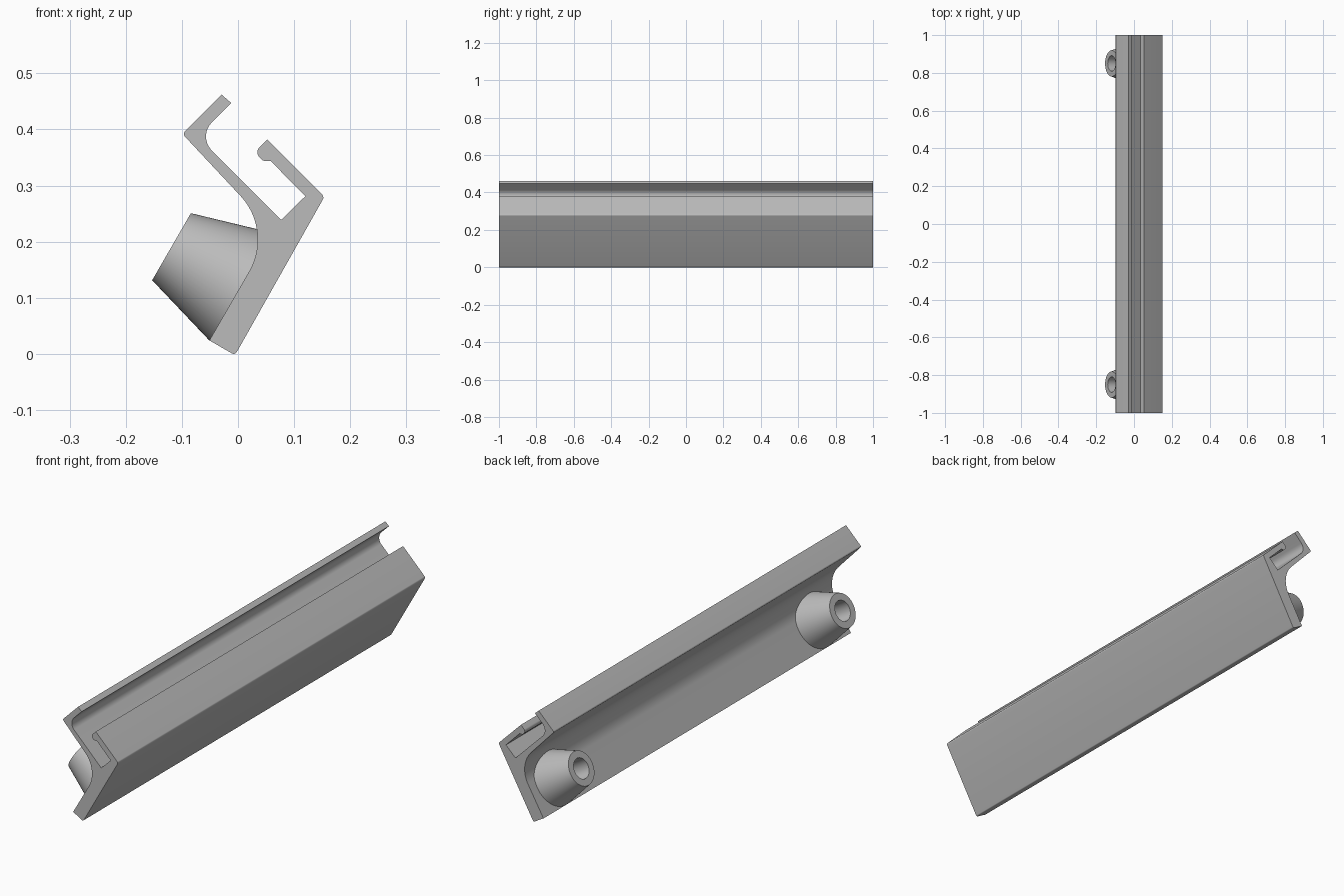
import bpy, bmesh, math
from mathutils import Vector, Matrix

cube = bpy.data.objects.get("Cube")
if cube:
    bpy.data.objects.remove(cube, do_unlink=True)

grey = bpy.data.materials.new("plain_grey")
grey.use_nodes = True
colour = (0.5, 0.5, 0.5, 1)
grey.diffuse_color = colour
grey.node_tree.nodes["Principled BSDF"].inputs["Base Color"].default_value = colour


def finish(bm, name):
    """Turn a bmesh into a grey object with sharp edges kept."""
    bmesh.ops.recalc_face_normals(bm, faces=bm.faces)
    mesh = bpy.data.meshes.new(name)
    bm.to_mesh(mesh)
    bm.free()
    mesh.materials.append(grey)
    obj = bpy.data.objects.new(name, mesh)
    bpy.context.collection.objects.link(obj)
    bpy.ops.object.select_all(action='DESELECT')
    obj.select_set(True)
    bpy.context.view_layer.objects.active = obj
    bpy.ops.object.shade_smooth_by_angle(angle=math.radians(30))
    return obj


def fillet(corners):
    """Outline from (x, z, radius) corners, each rounded by a tangent arc."""
    outline = []
    for i, (x, z, r) in enumerate(corners):
        p = Vector((x, z))
        if r == 0:
            outline.append(p)
            continue
        a = (Vector(corners[i - 1][:2]) - p).normalized()
        b = (Vector(corners[(i + 1) % len(corners)][:2]) - p).normalized()
        half = a.angle(b) / 2
        centre = p + (a + b).normalized() * (r / math.sin(half))
        start = p + a * (r / math.tan(half)) - centre
        end = p + b * (r / math.tan(half)) - centre
        turn = math.pi - 2 * half
        steps = 20 if r > 0.03 else 8
        for k in range(steps + 1):
            t = k / steps
            arc = start * math.sin((1 - t) * turn) + end * math.sin(t * turn)
            outline.append(centre + arc / math.sin(turn))
    return outline


# Rail: tilted back plate with a hooked channel, extruded along y
rail_corners = [
    (-0.051, 0.024, 0),         # foot
    (-0.0053, -0.0023, 0.0065),
    (0.154, 0.280, 0.008),      # front lip
    (0.052, 0.382, 0),
    (0.030, 0.360, 0.012),      # catch bead
    (0.044, 0.344, 0.01),
    (0.058, 0.344, 0),
    (0.120, 0.281, 0),          # channel floor
    (0.077, 0.239, 0),
    (-0.0715, 0.3875, 0.035),   # upper hook
    (-0.012, 0.447, 0),
    (-0.029, 0.462, 0),
    (-0.099, 0.392, 0.006),
    (0.062, 0.220, 0.114),      # sweep into the plate
]
bm = bmesh.new()
cap = bm.faces.new([bm.verts.new((p.x, -1, p.y)) for p in fillet(rail_corners)])
side = bmesh.ops.extrude_face_region(bm, geom=[cap], use_keep_orig=True)
moved = [v for v in side["geom"] if isinstance(v, bmesh.types.BMVert)]
bmesh.ops.translate(bm, verts=moved, vec=(0, 2, 0))
finish(bm, "channel_rail")

# Bosses: hollow cones standing square to the plate
boss_profile = [(0, -0.14), (0.041, -0.14), (0.041, 0), (0.069, 0),
                (0.111, -0.142), (0.109, -0.147), (0, -0.147)]
for name, y in (("front_boss", -0.85), ("back_boss", 0.85)):
    bm = bmesh.new()
    verts = [bm.verts.new((r, 0, h)) for r, h in boss_profile]
    edges = [bm.edges.new(pair) for pair in zip(verts, verts[1:])]
    bmesh.ops.spin(bm, geom=verts + edges, cent=(0, 0, 0), axis=(0, 0, 1),
                   angle=math.tau, steps=64)
    bmesh.ops.remove_doubles(bm, verts=bm.verts, dist=0.0001)
    boss = finish(bm, name)
    boss.matrix_world = (Matrix.Translation((-0.1185, y, 0.191))
                         @ Matrix.Rotation(math.radians(-60), 4, 'Y'))
